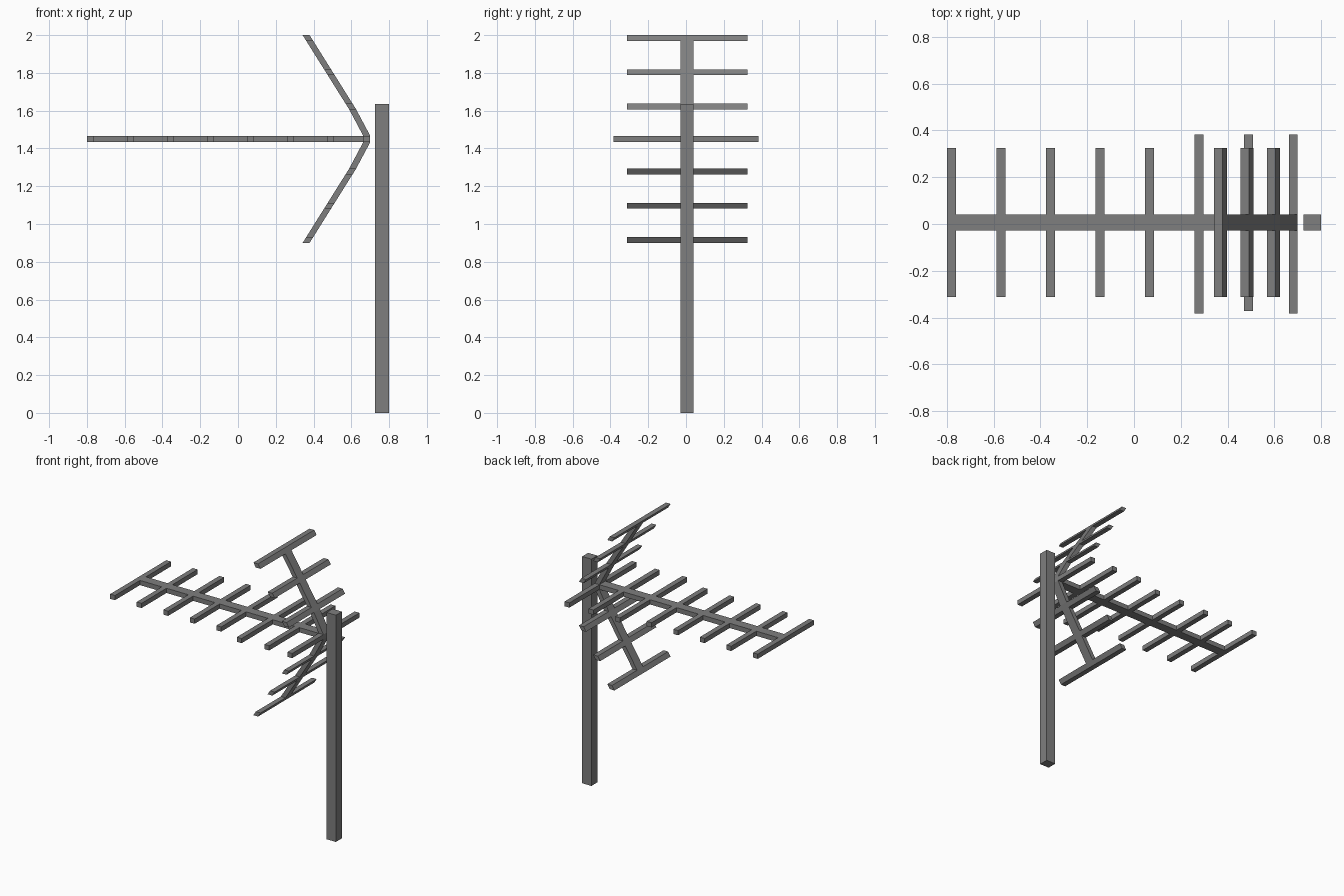
import bpy, bmesh

if "Cube" in bpy.data.objects:
    bpy.data.objects.remove(bpy.data.objects["Cube"])

grey = bpy.data.materials.new("antenna_grey")
grey.diffuse_color = (0.21, 0.21, 0.21, 1)
grey.use_nodes = True
grey.node_tree.nodes["Principled BSDF"].inputs["Base Color"].default_value = grey.diffuse_color

Y0, Y1 = -0.028, 0.040        # sides of the booms and mast
ZC, H = 1.45, 0.017           # height and half thickness of the main boom
SHORT = (-0.313, 0.326)
LONG = (-0.383, 0.383)


def prism(bm, profile, y0, y1):
    """Extrude an x,z profile from y0 to y1."""
    front = [bm.verts.new((x, y0, z)) for x, z in profile]
    back = [bm.verts.new((x, y1, z)) for x, z in profile]
    n = len(profile)
    bm.faces.new(front)
    bm.faces.new(back[::-1])
    for i in range(n):
        j = (i + 1) % n
        bm.faces.new((front[j], front[i], back[i], back[j]))


def part(name, pieces):
    bm = bmesh.new()
    for profile, y0, y1 in pieces:
        prism(bm, profile, y0, y1)
    bmesh.ops.recalc_face_normals(bm, faces=bm.faces)
    me = bpy.data.meshes.new(name)
    bm.to_mesh(me)
    bm.free()
    me.materials.append(grey)
    ob = bpy.data.objects.new(name, me)
    bpy.context.collection.objects.link(ob)


def rect(x0, x1, z0, z1):
    return [(x0, z0), (x1, z0), (x1, z1), (x0, z1)]


def rod(name, profile, span):
    """Cross rod: one half on each side of its boom."""
    part(name, [(profile, span[0], Y0), (profile, Y1, span[1])])


# Mast
part("mast", [(rect(0.726, 0.80, 0, 1.634), Y0, Y1)])

# Main boom with its cross rods
part("main_boom", [(rect(-0.80, 0.70, ZC - H, ZC + H), Y0, Y1)])
for i in range(7):
    x = -0.781 + i * 0.2117
    span = SHORT if i < 5 else LONG if i == 5 else (-0.372, 0.383)
    rod(f"director_rod_{i + 1}", rect(x - 0.019, x + 0.019, ZC - H, ZC + H), span)
rod("rear_rod", rect(0.662, 0.70, ZC - H, ZC + H), LONG)


# Bent reflector arms, mirrored above and below the main boom
def inner_x(h):
    return 0.342 + (0.55 - h) * 0.627


for side, s in (("upper", 1), ("lower", -1)):
    W, BEND = 0.037, 0.157
    xb = inner_x(BEND)
    tip = [(inner_x(0.55), ZC + s * 0.55), (inner_x(0.55) + W, ZC + s * 0.55),
           (xb + W, ZC + s * BEND), (xb, ZC + s * BEND)]
    root = [tip[3], tip[2], (0.70, ZC + s * H), (0.663, ZC + s * H)]
    part(f"{side}_reflector_arm", [(tip[:2] + root[1:] + tip[3:], Y0, Y1)])
    for i, top in enumerate((0.55, 0.369, 0.188)):
        a, b = inner_x(top), inner_x(top - 0.031)
        prof = [(a, ZC + s * top), (a + W, ZC + s * top),
                (b + W, ZC + s * (top - 0.031)), (b, ZC + s * (top - 0.031))]
        rod(f"{side}_reflector_rod_{i + 1}", prof, SHORT)
